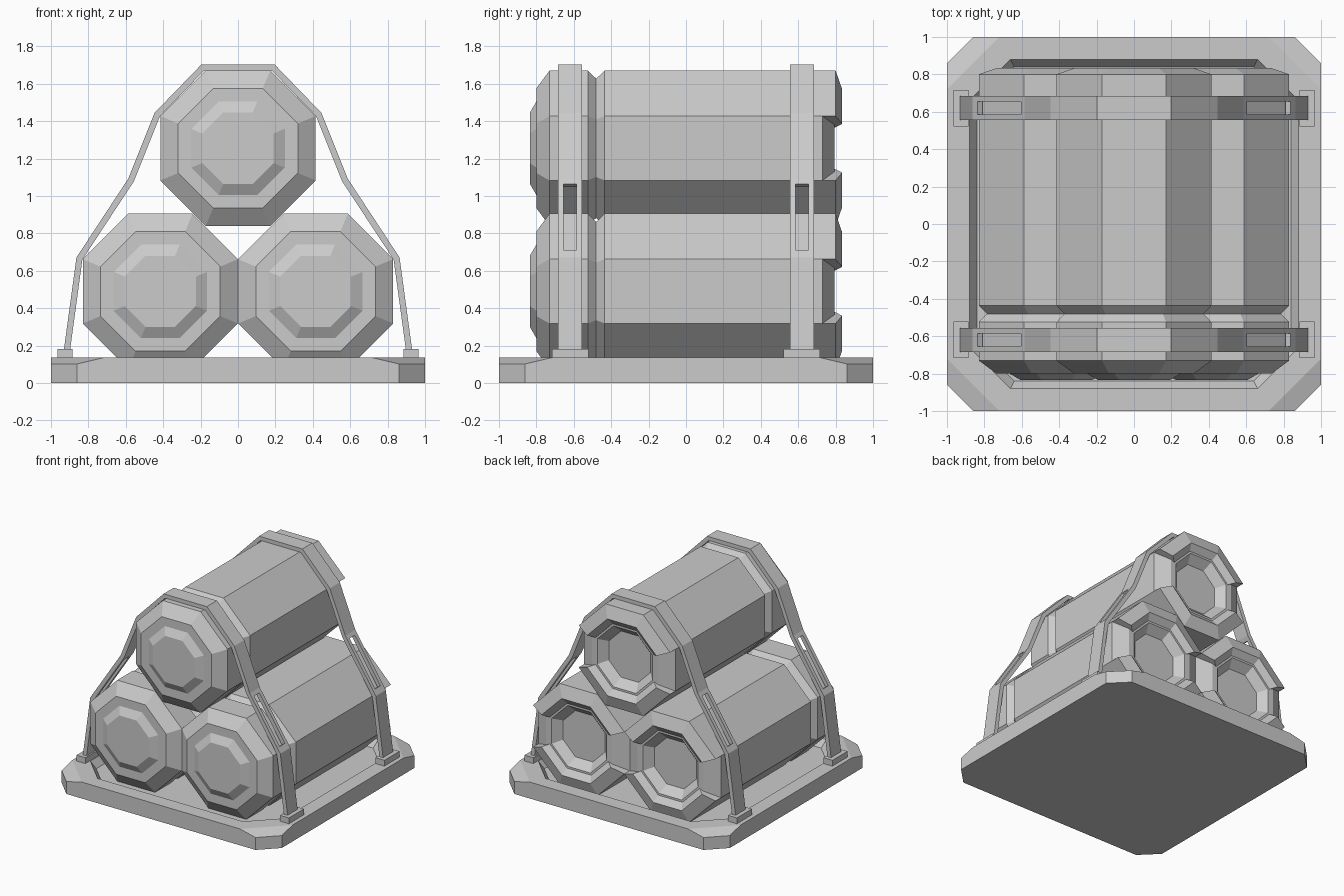
import bpy, bmesh
from math import cos, sin, pi, radians
from mathutils import Vector

cube = bpy.data.objects.get("Cube")
if cube:
    bpy.data.objects.remove(cube, do_unlink=True)

grey = bpy.data.materials.new("plain_grey")
grey.use_nodes = True
colour = (0.6, 0.6, 0.6, 1)
grey.diffuse_color = colour
grey.node_tree.nodes["Principled BSDF"].inputs["Base Color"].default_value = colour


def finish(name, bm):
    bmesh.ops.recalc_face_normals(bm, faces=bm.faces)
    mesh = bpy.data.meshes.new(name)
    bm.to_mesh(mesh)
    bm.free()
    mesh.materials.append(grey)
    obj = bpy.data.objects.new(name, mesh)
    bpy.context.collection.objects.link(obj)
    return obj


def loft(bm, rings, closed=True):
    """Join equal-length point rings with quads."""
    rows = [[bm.verts.new(p) for p in ring] for ring in rings]
    n = len(rows[0])
    for a, b in zip(rows, rows[1:]):
        for i in range(n if closed else n - 1):
            j = (i + 1) % n
            bm.faces.new((a[i], a[j], b[j], b[i]))
    return rows


def octagon(cx, cz, y, apothem, sides=range(8)):
    r = apothem / cos(pi / 8)
    return [Vector((cx + r * cos(radians(22.5 + 45 * k)), y,
                    cz + r * sin(radians(22.5 + 45 * k)))) for k in sides]


def chamfered_square(half, cut, z):
    """Square outline with cut corners, counterclockwise."""
    h, c = half, half - cut
    return [(h, -c, z), (h, c, z), (c, h, z), (-c, h, z),
            (-h, c, z), (-h, -c, z), (-c, -h, z), (c, -h, z)]


# Pallet: dropped corners and a shallow tray
bm = bmesh.new()
TOP = 0.135
rows = loft(bm, [chamfered_square(1, 0.14, 0), chamfered_square(1, 0.14, 0.102)])
shoulder = [bm.verts.new(p) for p in chamfered_square(1, 0.28, TOP)]
rim = rows[1]
for i in range(8):
    j = (i + 1) % 8
    bm.faces.new((rim[i], rim[j], shoulder[j], shoulder[i]))
tray = loft(bm, [chamfered_square(0.88, 0.22, TOP), chamfered_square(0.84, 0.2, 0.075)])
for i in range(8):
    j = (i + 1) % 8
    bm.faces.new((shoulder[i], shoulder[j], tray[0][j], tray[0][i]))
bm.faces.new(tray[1])
bm.faces.new(rows[0])
finish("pallet", bm)

# Canister profiles as (position along y, apothem)
BODY = [(-0.835, 0.19), (-0.80, 0.25), (-0.80, 0.32), (-0.73, 0.415),
        (-0.525, 0.415), (-0.48, 0.372), (-0.435, 0.415), (0.73, 0.415),
        (0.795, 0.30), (0.795, 0.25), (0.73, 0.19)]
GUARD = [(0.73, 0.415), (0.80, 0.415), (0.835, 0.315), (0.79, 0.26), (0.73, 0.26)]


def canister(name, cx, cz):
    bm = bmesh.new()
    rows = loft(bm, [octagon(cx, cz, y, r) for y, r in BODY])
    bm.faces.new(rows[0])
    bm.faces.new(rows[-1])
    finish(name, bm)
    # Rear guards above and below, open at both sides
    for label, sides in (("upper", range(0, 4)), ("lower", range(4, 8))):
        bm = bmesh.new()
        profile = GUARD + GUARD[:1]
        rows = loft(bm, [octagon(cx, cz, y, r, sides) for y, r in profile], False)
        bmesh.ops.remove_doubles(bm, verts=bm.verts, dist=0.0001)
        bmesh.ops.holes_fill(bm, edges=bm.edges, sides=0)
        finish(f"{name}_{label}_guard", bm)


canister("left_canister", 0.415, 0.49)
canister("right_canister", -0.415, 0.49)
canister("top_canister", 0, 1.255)

# Straps: slotted bands bent over the stack
SIDE = [Vector(p) for p in ((0.918, 0.15), (0.848, 0.665), (0.572, 1.085),
                            (0.432, 1.435), (0.19, 1.685))]
low, high = SIDE[1].lerp(SIDE[2], 0.09), SIDE[1].lerp(SIDE[2], 0.93)
half_path = SIDE[:2] + [low, high] + SIDE[2:]
path = half_path + [Vector((-p.x, p.y)) for p in reversed(half_path)]
slots = (2, len(path) - 4)

for end, y in (("front", -0.62), ("back", 0.62)):
    bm = bmesh.new()
    columns = [y + d for d in (-0.065, -0.034, 0.034, 0.065)]
    grid = [[bm.verts.new((p.x, c, p.y)) for c in columns] for p in path]
    for i in range(len(path) - 1):
        for j in range(3):
            if j == 1 and i in slots:
                continue
            bm.faces.new((grid[i][j], grid[i][j + 1], grid[i + 1][j + 1], grid[i + 1][j]))
    strap = finish(f"{end}_strap", bm)
    solid = strap.modifiers.new("thickness", "SOLIDIFY")
    solid.thickness = 0.033
    solid.offset = 0
    solid.use_even_offset = True

    # Strap anchors on the pallet
    for side, s in (("left", 1), ("right", -1)):
        bm = bmesh.new()
        bmesh.ops.create_cube(bm, size=1)
        bmesh.ops.scale(bm, verts=bm.verts, vec=(0.08, 0.195, 0.06))
        bmesh.ops.translate(bm, verts=bm.verts, vec=(0.925 * s, y, 0.153))
        finish(f"{end}_{side}_strap_anchor", bm)
